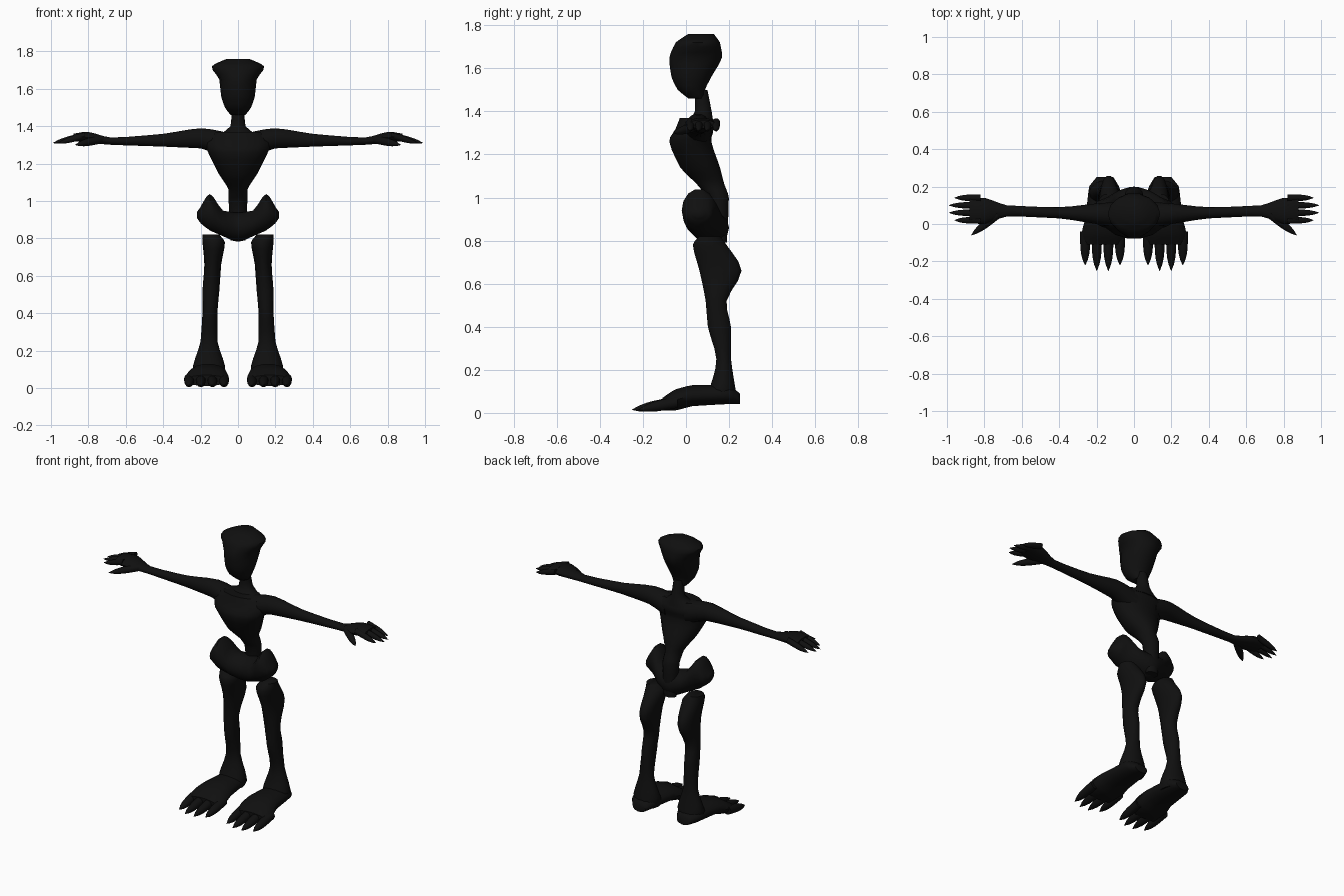
import bpy, bmesh, math
from mathutils import Vector

cube = bpy.data.objects.get("Cube")
if cube:
    bpy.data.objects.remove(cube, do_unlink=True)

black = bpy.data.materials.new("soft black")
black.use_nodes = True
black.diffuse_color = (.005, .005, .005, 1)
black.node_tree.nodes["Principled BSDF"].inputs["Base Color"].default_value = black.diffuse_color

X, Y, Z = range(3)
SIDES = 14
STEPS = 3


def build_skin(name, rings):
    """Join rings of points into a closed, smooth-shaded object."""
    bm = bmesh.new()
    loops = [[bm.verts.new(point) for point in ring] for ring in rings]
    for lower, upper in zip(loops, loops[1:]):
        for i in range(SIDES):
            j = (i + 1) % SIDES
            bm.faces.new((lower[i], lower[j], upper[j], upper[i]))
    bm.faces.new(loops[0])
    bm.faces.new(loops[-1])
    bmesh.ops.recalc_face_normals(bm, faces=bm.faces)
    mesh = bpy.data.meshes.new(name)
    bm.to_mesh(mesh)
    bm.free()
    mesh.materials.append(black)
    obj = bpy.data.objects.new(name, mesh)
    bpy.context.collection.objects.link(obj)
    bpy.ops.object.select_all(action="DESELECT")
    obj.select_set(True)
    bpy.context.view_layer.objects.active = obj
    bpy.ops.object.shade_smooth_by_angle(angle=math.radians(50))


def circle():
    for i in range(SIDES):
        angle = math.tau * i / SIDES
        yield math.cos(angle), math.sin(angle)


def refine(stations):
    """Insert eased stations, keeping the slope continuous at each given one."""
    last = len(stations) - 1
    for k in range(last):
        start, end = stations[k], stations[k + 1]
        before, after = stations[max(k - 1, 0)], stations[min(k + 2, last)]
        for step in range(STEPS):
            f = step / STEPS
            station = []
            for a, b, c, d in zip(before, start, end, after):
                # Limit the slopes so that uneven spacing cannot overshoot
                limit = abs(c - b)
                s = max(-limit, min(limit, (c - a) / 2))
                e = max(-limit, min(limit, (d - b) / 2))
                ease = f * f * (3 - 2 * f)
                station.append(b + (c - b) * ease + f * (1 - f) * (s * (1 - f) - e * f))
            yield station
    yield stations[last]


def loft(name, axis, stations, side=1):
    """Stations hold a position on the axis, then the limits on the other two axes."""
    rings = []
    for t, a_min, a_max, b_min, b_max in refine(stations):
        ring = []
        for c, s in circle():
            point = [(a_min + a_max + (a_max - a_min) * c) / 2,
                     (b_min + b_max + (b_max - b_min) * s) / 2]
            point.insert(axis, t)
            point[X] *= side
            ring.append(point)
        rings.append(ring)
    build_skin(name, rings)


def upright(name, stations):
    """Loft centred on the body: height, half width, front and back."""
    loft(name, Z, [(z, -w, w, front, back) for z, w, front, back in stations])


def digit(name, start, end, radius, side):
    """Finger or toe that stays thick, then narrows into a claw."""
    start, end = Vector(start), Vector(end)
    across = (end - start).cross(Vector((0, 0, 1))).normalized()
    count = 2 * STEPS
    rings = []
    for step in range(count + 1):
        f = step / count
        r = radius * (1 - .95 * f ** 4)
        middle = start.lerp(end, f)
        ring = [middle + across * r * c + Vector((0, 0, r * s)) for c, s in circle()]
        rings.append([(p.x * side, p.y, p.z) for p in ring])
    build_skin(name, rings)


# Skull with flared crown corners, narrowing to the jaw
upright("head", [
    (1.46, .04, .01, .09), (1.5, .07, -.04, .09), (1.56, .09, -.07, .12),
    (1.65, .1, -.08, .17), (1.72, .14, -.05, .16), (1.76, .06, .01, .13)])

# Neck flaring into the shoulders
upright("neck", [(1.34, .12, 0, .13), (1.4, .04, .04, .12), (1.5, .03, .04, .1)])

# Rib cage tapering to a curved spine
upright("torso", [
    (.79, .04, .13, .19), (1, .05, .1, .2), (1.06, .05, .05, .18),
    (1.14, .1, -.03, .16), (1.26, .16, -.08, .12), (1.32, .18, -.05, .13),
    (1.37, .13, -.03, .11)])

# Pelvis with raised hip wings
wing = [(.08, 0, .18, .81, .95), (.15, -.02, .14, .84, 1.04),
        (.2, 0, .12, .88, .97), (.22, .04, .08, .91, .94)]
mirrored = [(-x, *limits) for x, *limits in reversed(wing)]
loft("pelvis", X, mirrored + [(0, .03, .2, .78, .94)] + wing)

for side, word in ((1, "left"), (-1, "right")):
    # Arm and palm
    loft(word + "_arm", X, [
        (.07, -.02, .12, 1.23, 1.37), (.2, 0, .11, 1.28, 1.39),
        (.4, .03, .09, 1.29, 1.36), (.68, .04, .1, 1.3, 1.34),
        (.8, 0, .14, 1.31, 1.37), (.88, .01, .14, 1.32, 1.36)], side)

    # Four clawed fingers, the middle two longer, and a thumb
    for i in range(4):
        reach = .99 if i in (1, 2) else .96
        y = .02 + .04 * i
        digit(f"{word}_finger_{i + 1}", (.82, y, 1.35), (reach, y, 1.31), .018, side)
    digit(word + "_thumb", (.73, .05, 1.33), (.87, -.06, 1.3), .022, side)

    # Leg with bulging thigh, knee and ankle
    loft(word + "_leg", Z, [
        (.82, .1, .19, .06, .16), (.78, .07, .19, .03, .19),
        (.66, .09, .18, .06, .26), (.52, .1, .19, .09, .19),
        (.4, .11, .19, .1, .21), (.25, .11, .2, .14, .21),
        (.12, .07, .24, .11, .23), (.06, .08, .23, .08, .24)], side)

    # Broad foot
    loft(word + "_foot", Y, [
        (.25, .11, .2, .04, .09), (.2, .08, .24, .04, .13), (.03, .06, .26, .03, .13),
        (-.05, .05, .28, .01, .11), (-.11, .06, .28, .01, .07)], side)

    # Four pointed toes, the middle two longer
    for i in range(4):
        reach = -.25 if i in (1, 2) else -.22
        x = .075 + .062 * i
        digit(f"{word}_toe_{i + 1}", (x, -.04, .05), (x, reach, .015), .027, side)
